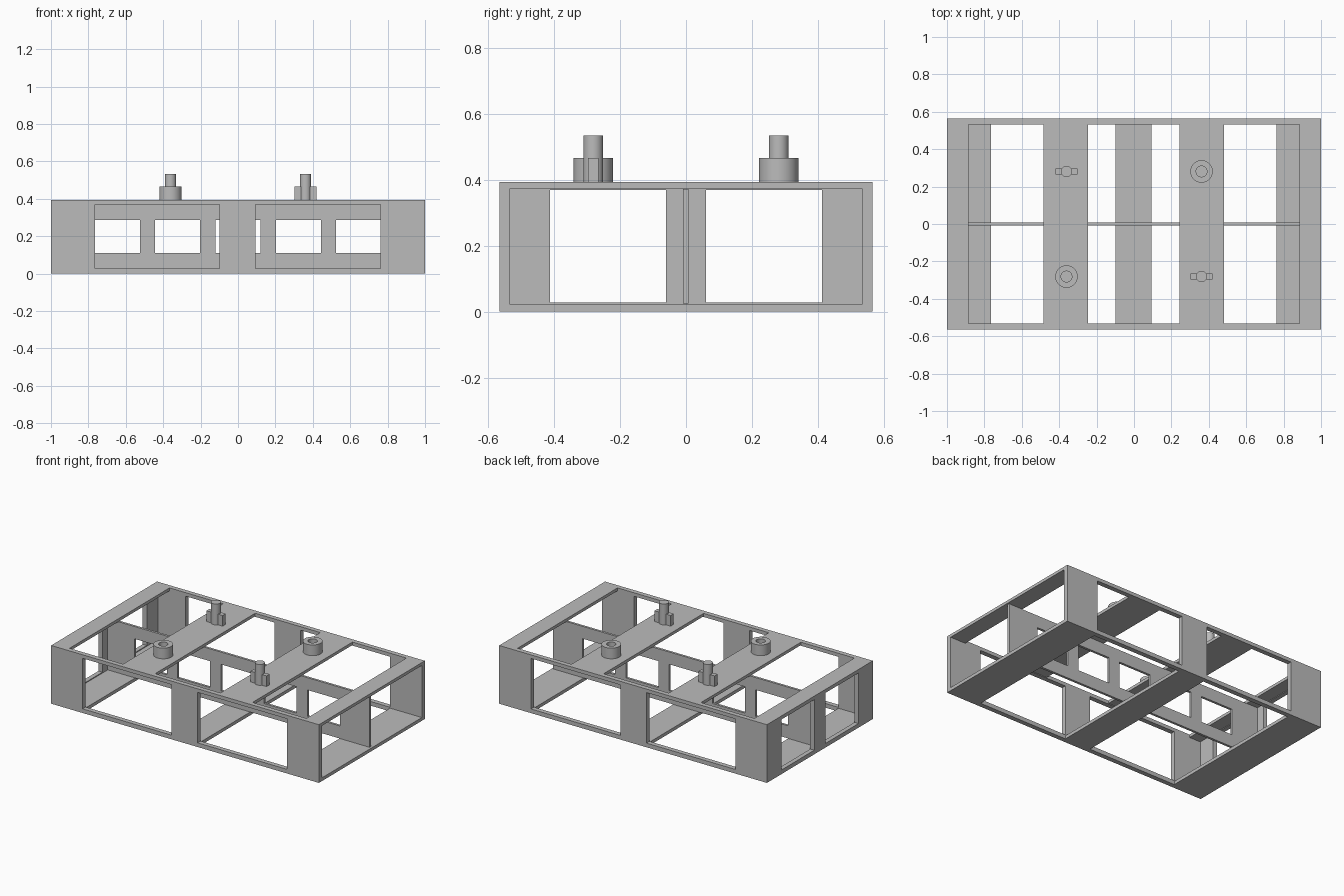
import bpy
import bmesh
from mathutils import Vector

if "Cube" in bpy.data.objects:
    bpy.data.objects.remove(bpy.data.objects["Cube"], do_unlink=True)

GREY = bpy.data.materials.new("mid_grey")
GREY.use_nodes = True
GREY.diffuse_color = (0.5, 0.5, 0.5, 1)
GREY.node_tree.nodes["Principled BSDF"].inputs["Base Color"].default_value = (0.5, 0.5, 0.5, 1)


def finish(name, bm):
    mesh = bpy.data.meshes.new(name)
    bm.to_mesh(mesh)
    bm.free()
    mesh.materials.append(GREY)
    obj = bpy.data.objects.new(name, mesh)
    bpy.context.collection.objects.link(obj)
    return obj


def box(name, x, y, z):
    """Box from three (low, high) ranges."""
    bm = bmesh.new()
    bmesh.ops.create_cube(bm, size=1)
    for v in bm.verts:
        v.co = Vector([(a + b) / 2 + c * (b - a) for (a, b), c in zip((x, y, z), v.co)])
    return finish(name, bm)


def cylinder(name, x, y, z, radius):
    bm = bmesh.new()
    bmesh.ops.create_cone(bm, cap_ends=True, segments=40, radius1=radius,
                          radius2=radius, depth=z[1] - z[0])
    bmesh.ops.translate(bm, verts=bm.verts, vec=(x, y, sum(z) / 2))
    return finish(name, bm)


def carve(obj, cutters):
    """Subtract the cutters, bake the result and discard the cutters."""
    for c in cutters:
        c.hide_render = True
        mod = obj.modifiers.new("cut", "BOOLEAN")
        mod.operation = "DIFFERENCE"
        mod.solver = "EXACT"
        mod.object = c
    bpy.context.view_layer.update()
    graph = bpy.context.evaluated_depsgraph_get()
    mesh = bpy.data.meshes.new_from_object(obj.evaluated_get(graph))
    obj.modifiers.clear()
    obj.data = mesh
    for c in cutters:
        bpy.data.objects.remove(c, do_unlink=True)


def smooth(obj):
    bpy.ops.object.select_all(action="DESELECT")
    obj.select_set(True)
    bpy.context.view_layer.objects.active = obj
    bpy.ops.object.shade_smooth_by_angle()


W, H = 0.565, 0.393          # half depth and height of the frame
IN = 0.533                   # half depth of the cavity
FLOOR, CEIL = 0.022, 0.373

# Hollow frame, fully open at the +x end
frame = box("outer_frame", (-1, 1), (-W, W), (0, H))
cuts = [box("cavity", (-0.97, 1.1), (-IN, IN), (FLOOR, CEIL))]
# Three top openings leave two cross bands
for x in ((-0.885, -0.485), (-0.245, 0.242), (0.482, 0.885)):
    cuts.append(box("top_cut", x, (-IN, IN), (0.3, 0.5)))
# Two openings through the bottom and two through both long sides
for x in ((-0.765, -0.1), (0.094, 0.762)):
    cuts.append(box("bottom_cut", x, (-IN, IN), (-0.1, 0.1)))
    cuts.append(box("side_cut", x, (-0.7, 0.7), (0.028, 0.369)))
# Two openings in the -x end
for y in ((-0.412, -0.06), (0.06, 0.412)):
    cuts.append(box("end_cut", (-1.1, -0.9), y, (0.028, 0.369)))
carve(frame, cuts)

# Lengthwise centre wall with a row of five windows
wall = box("centre_wall", (-0.98, 0.99), (-0.009, 0.007), (0.025, 0.371))
carve(wall, [box("window_cut", (i * 0.323 - 0.121, i * 0.323 + 0.121), (-0.1, 0.1), (0.11, 0.288))
             for i in range(-2, 3)])

# Sockets and winged pins on opposite diagonals of the top bands
X, Y = 0.361, 0.281
COLLAR, TIP = 0.465, 0.534
for s, side in ((-1, "front"), (1, "back")):
    socket = cylinder(side + "_socket", s * X, s * Y, (H - 0.002, COLLAR), 0.06)
    carve(socket, [cylinder("socket_cut", s * X, s * Y, (H, 0.6), 0.029)])
    smooth(socket)

    px, py = -s * X, s * Y
    smooth(cylinder(side + "_pin", px, py, (H - 0.002, TIP), 0.03))
    for t, end in ((-1, "right"), (1, "left")):
        x = sorted((px + t * 0.02, px + t * 0.06))
        box(f"{side}_pin_{end}_wing", x, (py - 0.016, py + 0.016), (H - 0.002, COLLAR))
